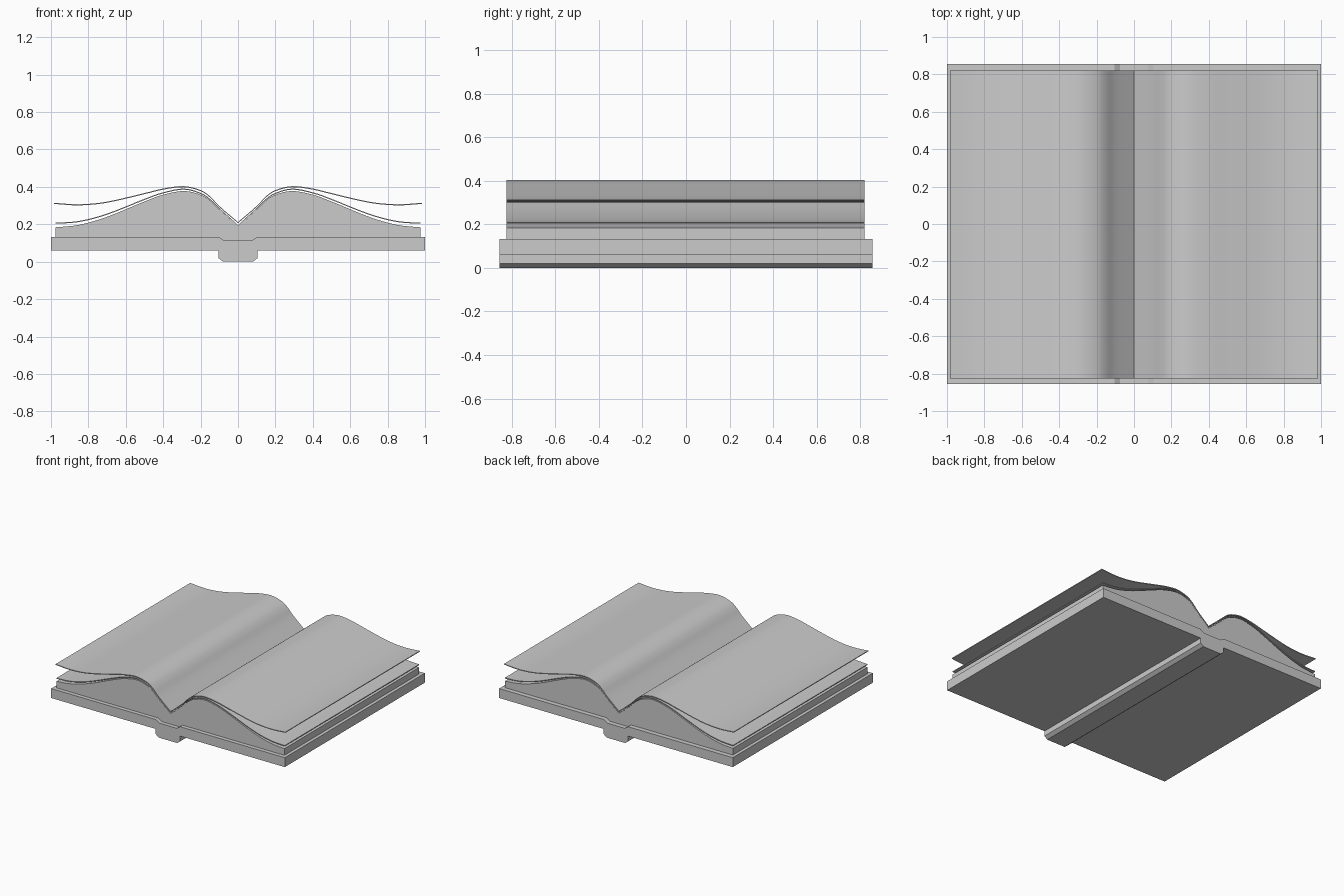
import bpy, bmesh, math

if "Cube" in bpy.data.objects:
    bpy.data.objects.remove(bpy.data.objects["Cube"])


def smooth_path(pts, steps=4):
    """Catmull-Rom curve through the points."""
    p = [pts[0]] + pts + [pts[-1]]
    out = []
    for i in range(1, len(p) - 2):
        for s in range(steps):
            t = s / steps
            out.append(tuple(
                0.5 * (2 * b + (c - a) * t + (2 * a - 5 * b + 4 * c - d) * t * t
                       + (3 * b - a - 3 * c + d) * t ** 3)
                for a, b, c, d in zip(p[i - 1], p[i], p[i + 1], p[i + 2])))
    return out + [pts[-1]]


def mirror_path(half):
    """Half profile starting at x = 0, returned from -x to +x."""
    return [(-x, z) for x, z in reversed(half[1:])] + half


def extrude_profile(name, outline, y0, y1):
    bm = bmesh.new()
    face = bm.faces.new([bm.verts.new((x, y0, z)) for x, z in outline])
    ext = bmesh.ops.extrude_face_region(bm, geom=[face])
    verts = [g for g in ext["geom"] if isinstance(g, bmesh.types.BMVert)]
    bmesh.ops.translate(bm, verts=verts, vec=(0, y1 - y0, 0))
    caps = [f for f in bm.faces if len(f.verts) > 4]
    bmesh.ops.triangulate(bm, faces=caps, ngon_method='EAR_CLIP')
    bmesh.ops.recalc_face_normals(bm, faces=bm.faces)
    mesh = bpy.data.meshes.new(name)
    bm.to_mesh(mesh)
    bm.free()
    ob = bpy.data.objects.new(name, mesh)
    bpy.context.collection.objects.link(ob)
    bpy.ops.object.select_all(action='DESELECT')
    ob.select_set(True)
    bpy.context.view_layer.objects.active = ob
    bpy.ops.object.shade_smooth_by_angle(angle=math.radians(30))
    return ob


# Cover boards with the chamfered spine
inside = [(0, 0.113), (0.075, 0.113), (0.105, 0.133)]
cover_top = mirror_path(inside + [(1.0, 0.133)])
cover_bottom = mirror_path([(0, 0), (0.08, 0), (0.105, 0.02), (0.105, 0.06), (1.0, 0.06)])
extrude_profile("cover", cover_bottom + cover_top[::-1], -0.856, 0.856)

# Page block, curved on top and seated in the cover
block_half = smooth_path([(0, 0.19), (0.1, 0.28), (0.15, 0.328), (0.2, 0.358), (0.29, 0.378),
                          (0.4, 0.358), (0.5, 0.322), (0.7, 0.24), (0.85, 0.197), (0.975, 0.184)])
block_bottom = mirror_path(inside + [(0.975, 0.133)])
extrude_profile("page_block", block_bottom + mirror_path(block_half)[::-1], -0.825, 0.82)

# Loose leaves lifting off the block
leaves = {
    "lower_leaf": [(0, 0.196), (0.1, 0.287), (0.15, 0.336), (0.2, 0.368), (0.29, 0.391),
                   (0.4, 0.371), (0.5, 0.336), (0.7, 0.257), (0.85, 0.218), (0.977, 0.209)],
    "upper_leaf": [(0, 0.212), (0.1, 0.298), (0.15, 0.35), (0.2, 0.383), (0.29, 0.404),
                   (0.4, 0.391), (0.5, 0.367), (0.7, 0.321), (0.85, 0.307), (0.983, 0.315)],
}
for name, pts in leaves.items():
    top = mirror_path(smooth_path(pts))
    under = [(x, z - 0.006) for x, z in top]
    extrude_profile(name, under + top[::-1], -0.825, 0.82)
